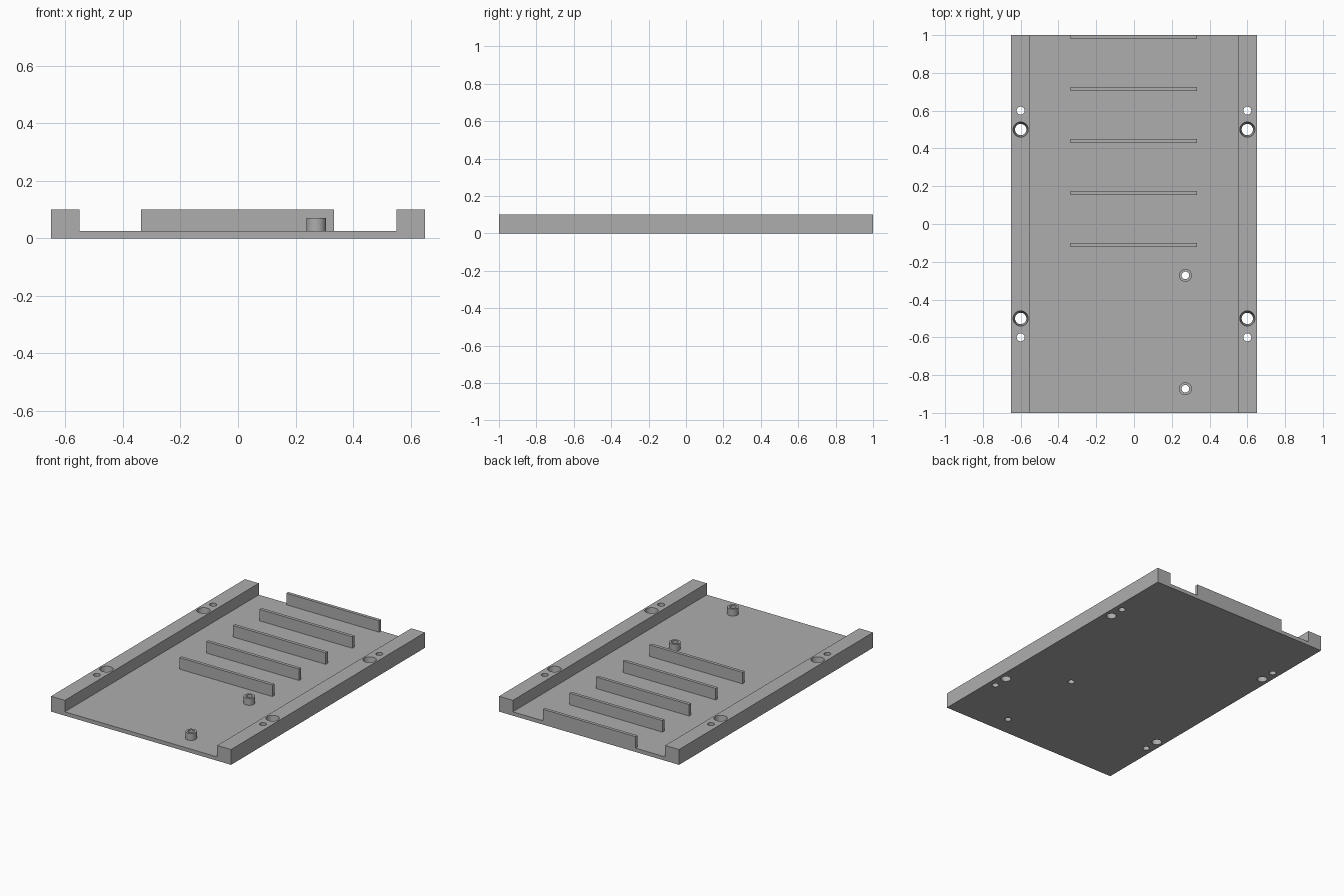
import bpy, bmesh, math

if "Cube" in bpy.data.objects:
    bpy.data.objects.remove(bpy.data.objects["Cube"])

FLOOR, TOP = 0.025, 0.10        # tray floor and rail/fin top heights
SEG = 40

grey = bpy.data.materials.new("plain_grey")
grey.diffuse_color = (0.42, 0.42, 0.42, 1)
grey.use_nodes = True
grey.node_tree.nodes["Principled BSDF"].inputs["Base Color"].default_value = grey.diffuse_color


def finish(name, bm, smooth=False):
    bmesh.ops.recalc_face_normals(bm, faces=bm.faces)
    me = bpy.data.meshes.new(name)
    bm.to_mesh(me)
    bm.free()
    me.materials.append(grey)
    ob = bpy.data.objects.new(name, me)
    bpy.context.collection.objects.link(ob)
    if smooth:
        smooth_object(ob)
    return ob


def smooth_object(ob):
    bpy.ops.object.select_all(action='DESELECT')
    ob.select_set(True)
    bpy.context.view_layer.objects.active = ob
    bpy.ops.object.shade_smooth_by_angle(angle=math.radians(30))


def box(name, x0, x1, y0, y1, z0, z1):
    bm = bmesh.new()
    bmesh.ops.create_cube(bm, size=1)
    for v in bm.verts:
        v.co = ((x0 + x1) / 2 + v.co.x * (x1 - x0),
                (y0 + y1) / 2 + v.co.y * (y1 - y0),
                (z0 + z1) / 2 + v.co.z * (z1 - z0))
    return finish(name, bm)


def add_cone(bm, x, y, z0, z1, r0, r1):
    made = bmesh.ops.create_cone(bm, cap_ends=True, segments=SEG,
                                 radius1=r0, radius2=r1, depth=z1 - z0)
    bmesh.ops.translate(bm, verts=made["verts"], vec=(x, y, (z0 + z1) / 2))


# Tray: U-shaped cross-section extruded along y
profile = [(-0.65, 0), (0.65, 0), (0.65, TOP), (0.55, TOP),
           (0.55, FLOOR), (-0.55, FLOOR), (-0.55, TOP), (-0.65, TOP)]
bm = bmesh.new()
face = bm.faces.new([bm.verts.new((x, -1, z)) for x, z in profile])
ext = bmesh.ops.extrude_face_region(bm, geom=[face])
bmesh.ops.translate(bm, vec=(0, 2, 0),
                    verts=[g for g in ext["geom"] if isinstance(g, bmesh.types.BMVert)])
tray = finish("tray", bm)

# Hole cutters: tapered screw holes, small pin holes, boss holes
BOSSES = [(0.272, -0.272), (0.272, -0.872)]
bm = bmesh.new()
for sx in (-1, 1):
    for sy in (-1, 1):
        add_cone(bm, sx * 0.6, sy * 0.5, -0.01, TOP + 0.01, 0.029, 0.041)
        add_cone(bm, sx * 0.6, sy * 0.6, -0.01, TOP + 0.01, 0.021, 0.021)
for x, y in BOSSES:
    add_cone(bm, x, y, -0.01, TOP, 0.02, 0.02)
cutter = finish("hole_cutter", bm)
cutter.hide_render = True

mod = tray.modifiers.new("holes", 'BOOLEAN')
mod.operation = 'DIFFERENCE'
mod.solver = 'EXACT'
mod.object = cutter
bpy.context.view_layer.update()
cut_mesh = bpy.data.meshes.new_from_object(
    tray.evaluated_get(bpy.context.evaluated_depsgraph_get()))
tray.modifiers.clear()
tray.data = cut_mesh
bpy.data.objects.remove(cutter)
smooth_object(tray)

# Five evenly spaced upright fins, the last flush with the back edge
for i in range(5):
    back = 1 - 0.275 * i
    box(f"fin_{i + 1}", -0.337, 0.333, back - 0.021, back, FLOOR, TOP)

# Hollow screw bosses: rectangular section spun round the hole
for i, (x, y) in enumerate(BOSSES):
    bm = bmesh.new()
    section = [(0.02, FLOOR), (0.034, FLOOR), (0.034, 0.07), (0.02, 0.07)]
    rings = [[bm.verts.new((x + r * math.cos(2 * math.pi * k / SEG),
                            y + r * math.sin(2 * math.pi * k / SEG), z))
              for k in range(SEG)] for r, z in section]
    for a in range(4):
        p, q = rings[a], rings[(a + 1) % 4]
        for k in range(SEG):
            n = (k + 1) % SEG
            bm.faces.new((p[k], p[n], q[n], q[k]))
    finish(f"screw_boss_{i + 1}", bm, smooth=True)
